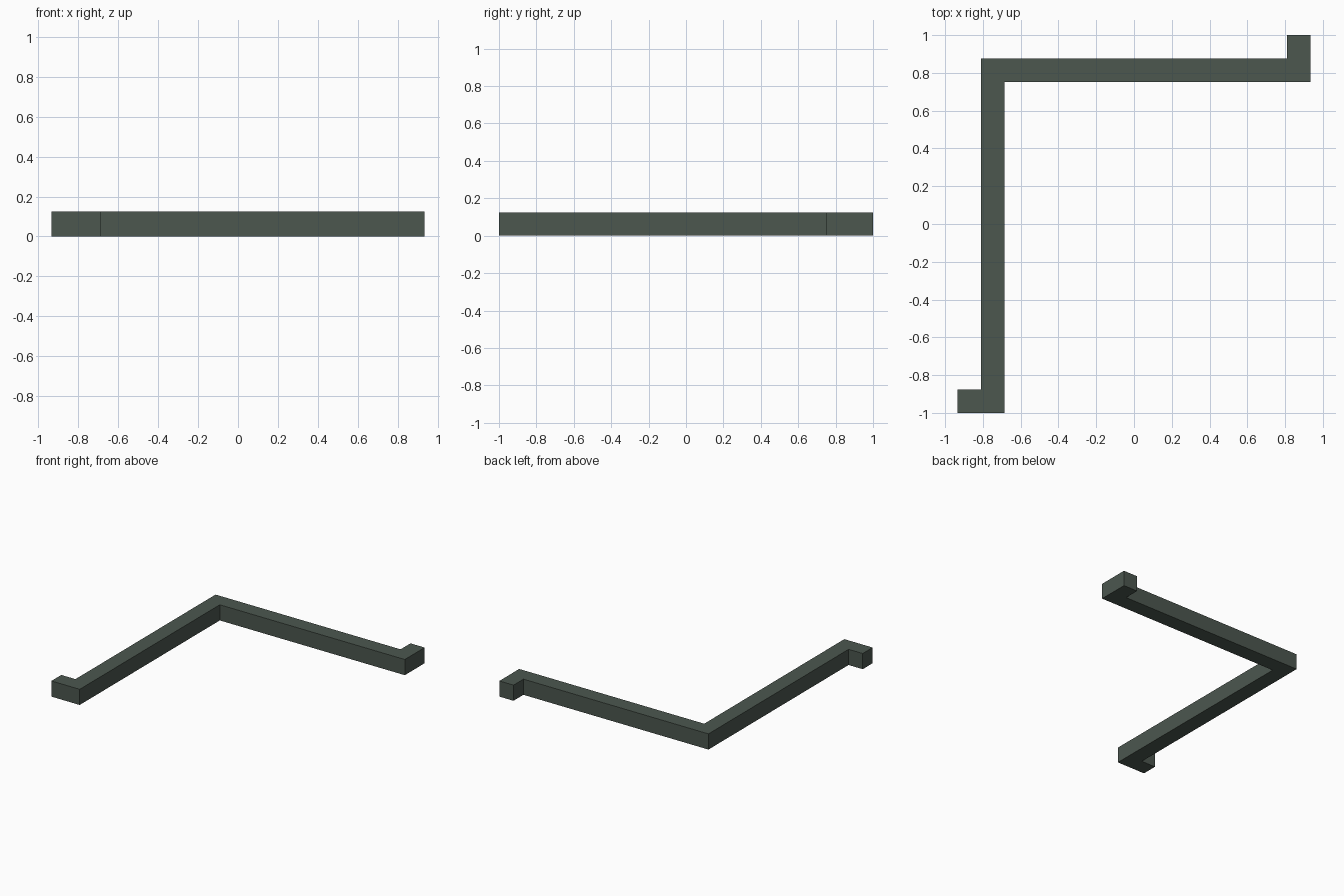
import bpy, bmesh

if "Cube" in bpy.data.objects:
    bpy.data.objects.remove(bpy.data.objects["Cube"])

H = 0.124   # bar thickness and height
X = 0.934   # half width

# flat dark grey-green paint
paint = bpy.data.materials.new("dark_grey_green")
paint.diffuse_color = (0.072, 0.095, 0.078, 1.0)
paint.use_nodes = True
paint.node_tree.nodes["Principled BSDF"].inputs["Base Color"].default_value = paint.diffuse_color

# plan outline of the cornered bar with a short hook at each end
outline = [
    (-X, -1.0), (-X + 2 * H, -1.0),           # lower hook, front edge
    (-X + 2 * H, 1 - 2 * H), (X, 1 - 2 * H),  # inner corner
    (X, 1.0), (X - H, 1.0),                   # upper hook end
    (X - H, 1 - H), (-X + H, 1 - H),          # outer corner
    (-X + H, -1 + H), (-X, -1 + H),           # lower hook end
]

# extrude the outline into a solid square-section bar
bm = bmesh.new()
base = bm.faces.new([bm.verts.new((x, y, 0)) for x, y in outline])
top = bmesh.ops.extrude_face_region(bm, geom=[base], use_keep_orig=True)
bmesh.ops.translate(bm, vec=(0, 0, H),
                    verts=[v for v in top["geom"] if isinstance(v, bmesh.types.BMVert)])
bmesh.ops.recalc_face_normals(bm, faces=bm.faces)

mesh = bpy.data.meshes.new("corner_bar")
bm.to_mesh(mesh)
bm.free()
mesh.materials.append(paint)
bar = bpy.data.objects.new("corner_bar", mesh)
bpy.context.collection.objects.link(bar)
